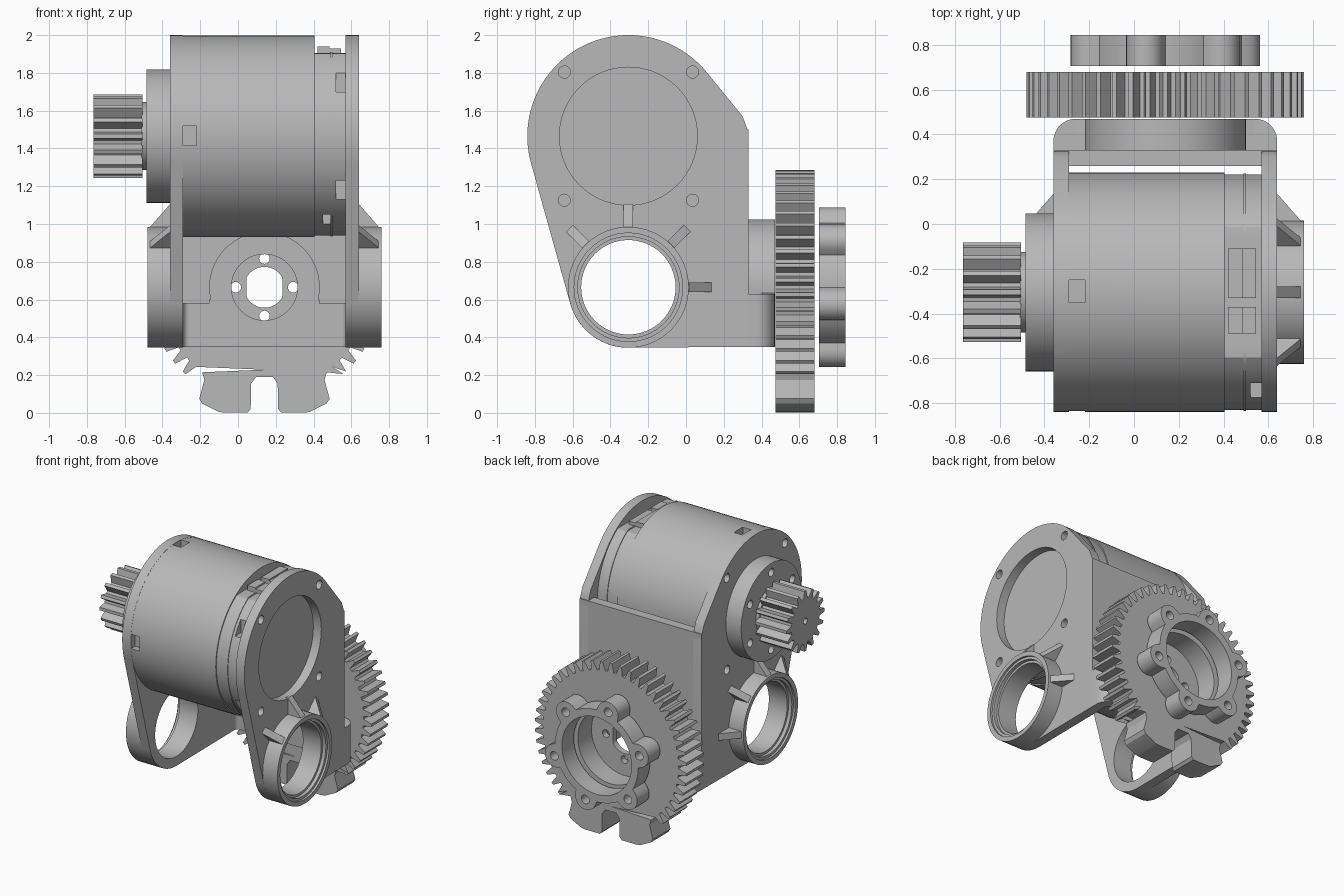
import bpy, bmesh, math
from mathutils import Matrix, Vector

cube = bpy.data.objects.get("Cube")
if cube:
    bpy.data.objects.remove(cube, do_unlink=True)

grey = bpy.data.materials.new("machined_grey")
grey.use_nodes = True
COLOUR = (0.48, 0.48, 0.48, 1)
grey.diffuse_color = COLOUR
for node in grey.node_tree.nodes:
    if node.type == 'BSDF_PRINCIPLED':
        node.inputs["Base Color"].default_value = COLOUR

MID = 0.14                      # bracket mid plane in x
MOTOR = (-0.305, 1.465)         # motor axis (y, z)
BEARING = (-0.305, 0.665)       # bearing axis (y, z)
GEAR = (MID, 0.665)             # gear axis (x, z)


def arc(c, r, a0=0, a1=360, n=64):
    """Points on an arc; a full circle leaves out the repeated end point."""
    steps = n if a1 - a0 == 360 else n - 1
    return [(c[0] + r * math.cos(math.radians(a0 + (a1 - a0) * i / steps)),
             c[1] + r * math.sin(math.radians(a0 + (a1 - a0) * i / steps)))
            for i in range(n)]


def ring_of(c, radius, r, count, start=0):
    """Small round holes spaced on a circle."""
    return [arc(arc(c, radius, start, start + 360, count)[i], r, n=20) for i in range(count)]


def finish(me):
    bm = bmesh.new()
    bm.from_mesh(me)
    bmesh.ops.remove_doubles(bm, verts=bm.verts, dist=1e-5)
    bmesh.ops.recalc_face_normals(bm, faces=bm.faces)
    for f in bm.faces:
        f.smooth = True
    bm.to_mesh(me)
    bm.free()
    me.set_sharp_from_angle(angle=math.radians(30))


def slab(name, axis, lo, hi, *loops):
    """Extrude an outline with holes along an axis (x: y,z  y: x,z  z: x,y)."""
    lo, hi = min(lo, hi), max(lo, hi)
    cu = bpy.data.curves.new(name + "_outline", 'CURVE')
    cu.dimensions, cu.fill_mode, cu.extrude = '2D', 'BOTH', (hi - lo) / 2
    for pts in loops:
        sp = cu.splines.new('POLY')
        sp.points.add(len(pts) - 1)
        for p, (u, v) in zip(sp.points, pts):
            p.co = (u, v, 0, 1)
        sp.use_cyclic_u = True
    tmp = bpy.data.objects.new(name + "_outline", cu)
    bpy.context.scene.collection.objects.link(tmp)
    dg = bpy.context.evaluated_depsgraph_get()
    me = bpy.data.meshes.new_from_object(tmp.evaluated_get(dg))
    bpy.data.objects.remove(tmp, do_unlink=True)
    bpy.data.curves.remove(cu)
    for v in me.vertices:
        a, b, w = v.co.x, v.co.y, v.co.z + (lo + hi) / 2
        v.co = {'x': (w, a, b), 'y': (a, w, b), 'z': (a, b, w)}[axis]
    finish(me)
    me.materials.clear()
    me.materials.append(grey)
    me.name = name
    ob = bpy.data.objects.new(name, me)
    bpy.context.scene.collection.objects.link(ob)
    return ob


def rect(u0, u1, v0, v1):
    return [(u0, v0), (u1, v0), (u1, v1), (u0, v1)]


def box(name, x0, x1, y0, y1, z0, z1):
    return slab(name, 'z', z0, z1, rect(x0, x1, y0, y1))


def cut(ob, cutters):
    for c in cutters:
        c.hide_render = True
        mod = ob.modifiers.new("cut", 'BOOLEAN')
        mod.operation, mod.solver, mod.object = 'DIFFERENCE', 'EXACT', c
    me = bpy.data.meshes.new_from_object(
        ob.evaluated_get(bpy.context.evaluated_depsgraph_get()))
    ob.modifiers.clear()
    ob.data = me
    finish(me)
    for c in cutters:
        bpy.data.objects.remove(c, do_unlink=True)


def gear_teeth(c, root, tip, count, ks):
    pts, pitch = [], 360 / count
    for k in ks:
        for r, off in ((root, -.36), (tip, -.13), (tip, .13), (root, .36)):
            a = math.radians(90 + (k + off) * pitch)
            pts.append((c[0] + r * math.cos(a), c[1] + r * math.sin(a)))
    return pts


# Side plates of the bracket
outline = (arc(MOTOR, .535, 40, 195.6, 60) + arc(BEARING, .32, 195.6, 270, 24)
           + [(.33, .35), (.33, 1.46), (.322, 1.51), (.3, 1.57)])
bolts = ring_of(MOTOR, .48, .032, 4, 45)
bore = arc(BEARING, .25)
slab("left_plate", 'x', .57, .64, outline, bore, arc(MOTOR, .365), *bolts)
slab("right_plate", 'x', -.36, -.29, outline, bore, *bolts)

# Parts mirrored on both sides of the bracket
for side, sx in (("left", 1), ("right", -1)):
    X = lambda d: MID + sx * d
    slab(side + "_bearing_boss", 'x', X(.43), X(.58), arc(BEARING, .32), bore)
    slab(side + "_bearing_step", 'x', X(.58), X(.605), arc(BEARING, .32), arc(BEARING, .268))
    slab(side + "_bearing_lip", 'x', X(.605), X(.62), arc(BEARING, .32), arc(BEARING, .287))
    for i, turn in enumerate((45, 0, -45, -90)):
        prof = [(X(d), BEARING[1] + r) for d, r in
                ((.48, .29), (.48, .44), (.5, .44), (.605, .32), (.605, .29))]
        rib = slab(f"{side}_rib_{i + 1}", 'y', -.33, -.28, prof)
        pivot = Vector((0, *BEARING))
        rib.data.transform(Matrix.Translation(pivot)
                           @ Matrix.Rotation(math.radians(turn), 4, 'X')
                           @ Matrix.Translation(-pivot))
    # rounded lower corner and the ledge above it
    outer = [(X(u), v) for u, v in [(.5, .26)] + arc((.4, .37), .1, 0, 90, 12)]
    inner = [(X(u), v) for u, v in arc((.4, .37), .03, 90, 0, 8) + [(.43, .26)]]
    slab(side + "_lower_corner", 'z', .35, .63, outer + inner)
    slab(side + "_ledge", 'z', .58, .63, outer + [(X(.29), .47), (X(.29), .26)])

# Back wall and the raised gear mount
slab("back_wall", 'y', .26, .33, [(-.36, 1.5), (-.36, .6)]
     + arc(GEAR, .29, 193, -13, 48) + [(.64, .6), (.64, 1.5)])
slab("mount_rim", 'y', .26, .47, arc(GEAR, .36, -6, 186, 48) + arc(GEAR, .29, 193, -13, 48))
slab("mount_face", 'y', .4, .47, [(-.26, .63), (-.26, .35), (.54, .35), (.54, .63)]
     + arc(GEAR, .36, -5, 185, 48), arc(GEAR, .175))

# Motor body, end cap with flat top, and connectors
body = slab("motor_body", 'x', -.3, .405, arc(MOTOR, .534, n=96))
cut(body, [box("slot_cutter", -.3, -.22, -.9, -.79, 1.415, 1.52),
           box("slot_cutter", -.3, -.22, -.35, -.25, 1.95, 2.1)])
cap = slab("motor_cap", 'x', .405, .575,
           [(u, min(v, 1.905)) for u, v in arc(MOTOR, .526, n=96)])
cut(cap, [box("slot_cutter", .52, .57, -.9, -.71, z - .05, z + .05) for z in (1.75, 1.18)]
    + [box("slot_cutter", .45, .49, -.8, -.55, .98, 1.05)])
slab("cap_band", 'x', .49, .5, [(u, min(v, 1.91)) for u, v in arc(MOTOR, .531, n=96)])
for name, y0, y1 in (("large", -.33, -.11), ("small", -.49, -.37)):
    slab(name + "_connector", 'y', y0, y1,
         [(.42, 1.89), (.42, 1.94), (.485, 1.94), (.485, 1.93),
          (.545, 1.93), (.545, 1.89)])

# Output flange, collar and pinion
slab("output_flange", 'x', -.485, -.355, arc(MOTOR, .353),
     *ring_of(MOTOR, .285, .03, 6, 30))
slab("flange_backing", 'x', -.40, -.35, arc(MOTOR, .345))
slab("output_collar", 'x', -.51, -.48, arc(MOTOR, .18))
slab("pinion", 'x', -.765, -.505, gear_teeth(MOTOR, .165, .222, 16, range(16)),
     arc(MOTOR, .022, n=20))

# Large gear with a slotted stop at the bottom
half = [(.33, -.45), (.318, -.49), (.345, -.59), (.33, -.615), (.24, -.66), (.21, -.664),
        (.09, -.664), (.073, -.645), (.07, -.51), (.045, -.475)]
stop = [(u, v) for u, v in half] + [(-u, v) for u, v in reversed(half)]
rim = (list(reversed([(GEAR[0] + u, GEAR[1] + v) for u, v in stop]))
       + list(reversed(gear_teeth(GEAR, .555, .621, 50, range(-19, 20)))))
centre = [(max(MID - .095, min(MID + .095, u)), v) for u, v in arc(GEAR, .108, n=48)]
slab("gear_web", 'y', .475, .52, rim, centre, *ring_of(GEAR, .152, .028, 4))
slab("gear_rim", 'y', .52, .68, rim, arc(GEAR, .27))


# Six-lobed hub ring behind the gear
def hub_radius(deg):
    phi = math.radians((deg - 45 + 30) % 60 - 30)
    d = .35 * math.sin(phi)
    return .35 * math.cos(phi) + math.sqrt(.085 ** 2 - d * d) if abs(d) < .084 else .34


hub = [arc(GEAR, hub_radius(a), a, a + 1, 2)[0] for a in range(0, 360, 2)]
slab("hub_ring", 'y', .705, .845, hub, arc(GEAR, .285), *ring_of(GEAR, .36, .032, 6, 45))
